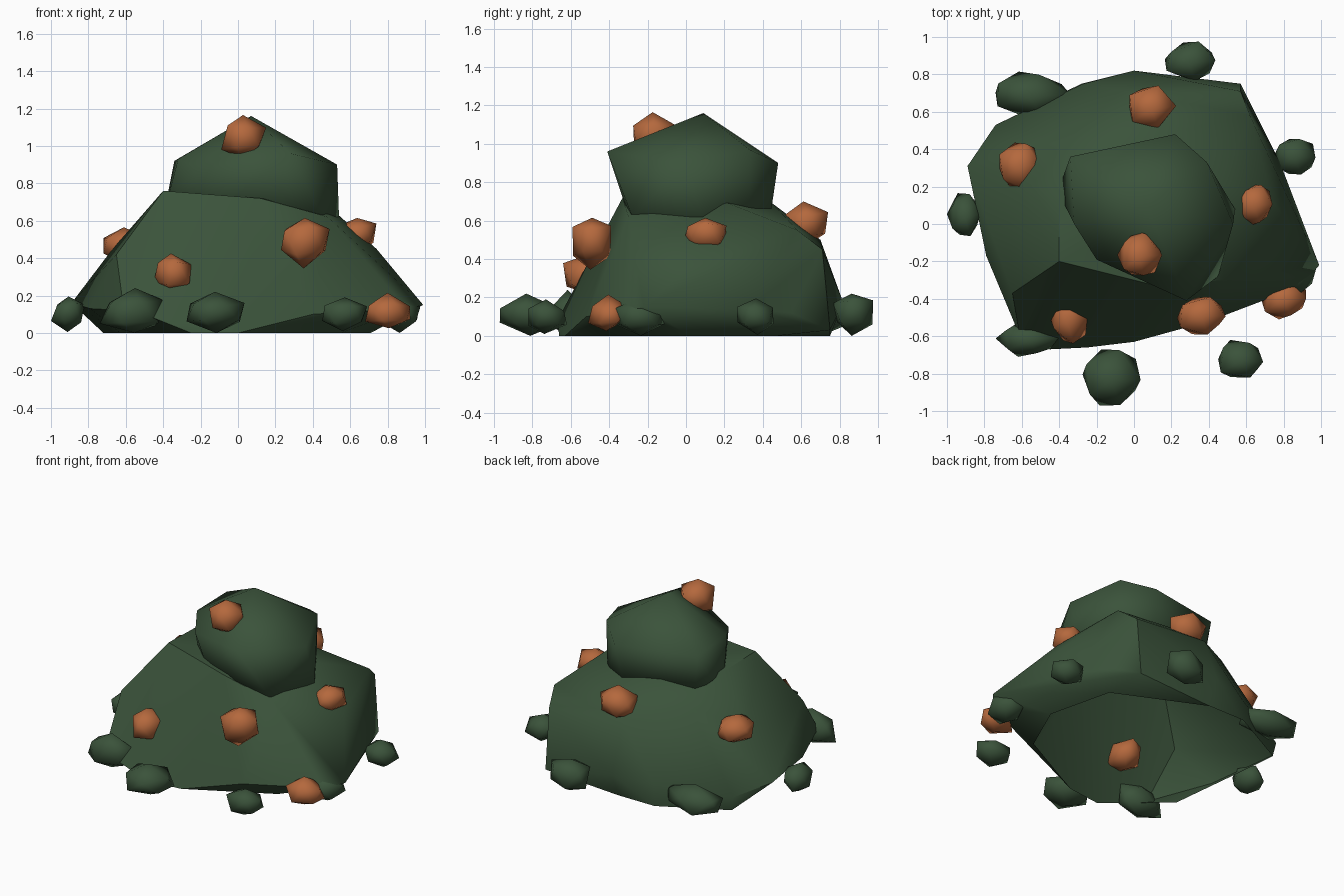
import bpy
import bmesh
import random
from math import radians
from mathutils import Vector

cube = bpy.data.objects.get("Cube")
if cube:
    bpy.data.objects.remove(cube, do_unlink=True)


def make_material(name, colour):
    mat = bpy.data.materials.new(name)
    mat.use_nodes = True
    mat.diffuse_color = (*colour, 1)
    mat.node_tree.nodes["Principled BSDF"].inputs["Base Color"].default_value = (*colour, 1)
    return mat


moss_green = make_material("moss_green", (0.043, 0.086, 0.043))
copper_orange = make_material("copper_orange", (0.46, 0.14, 0.047))


def finish(bm, name, mat, angle):
    """Turn a bmesh into a softly shaded object that keeps its hard edges."""
    bmesh.ops.recalc_face_normals(bm, faces=bm.faces)
    mesh = bpy.data.meshes.new(name)
    bm.to_mesh(mesh)
    bm.free()
    mesh.materials.append(mat)
    obj = bpy.data.objects.new(name, mesh)
    bpy.context.collection.objects.link(obj)
    bpy.ops.object.select_all(action="DESELECT")
    obj.select_set(True)
    bpy.context.view_layer.objects.active = obj
    bpy.ops.object.shade_smooth_by_angle(angle=radians(angle))
    return obj


def boulder(name, points, open_below, angle):
    """Chiselled rock: the hull around a few corner points, open underneath."""
    bm = bmesh.new()
    for p in points:
        bm.verts.new(p)
    hull = bmesh.ops.convex_hull(bm, input=bm.verts)
    loose = {g for g in hull["geom_interior"] if isinstance(g, bmesh.types.BMVert)}
    bmesh.ops.delete(bm, geom=list(loose), context="VERTS")
    bmesh.ops.recalc_face_normals(bm, faces=bm.faces)
    under = [f for f in bm.faces if all(v.co.z < open_below for v in f.verts)]
    bmesh.ops.delete(bm, geom=under, context="FACES")
    return finish(bm, name, moss_green, angle)


def pebble(name, centre, size, mat, seed):
    """Small rounded lump: a jittered icosphere fitted to the given size."""
    rng = random.Random(seed)
    bm = bmesh.new()
    bmesh.ops.create_icosphere(bm, subdivisions=1, radius=1)
    for v in bm.verts:
        v.co *= rng.uniform(0.9, 1.1)
        v.co += Vector([rng.uniform(-0.1, 0.1) for _ in range(3)])
    for axis in range(3):
        low = min(v.co[axis] for v in bm.verts)
        high = max(v.co[axis] for v in bm.verts)
        for v in bm.verts:
            t = (v.co[axis] - low) / (high - low) - 0.5
            v.co[axis] = centre[axis] + t * size[axis]
    return finish(bm, name, mat, 75)


# Main mound: ground outline, overhanging rim, shoulders and crown
ground = [(-.25, -.66), (-.63, -.33), (-.65, -.1), (-.7, .3), (-.72, .52),
          (-.28, .75), (0, .75), (.22, .62), (.6, .47), (.71, .02),
          (.55, -.34), (0, -.63)]
rim = [(-.89, .31, .16), (-.74, .53, .1), (-.27, .75, .15), (0, .82, .17),
       (.57, .75, .03), (.67, .55, .12), (.78, .33, .14), (.99, -.22, .15),
       (.9, -.33, .13), (.4, -.52, .1), (-.45, -.67, .08), (-.61, -.6, .12),
       (-.79, -.17, .13)]
shoulders = [(-.65, -.37, .42), (-.67, .25, .45), (-.35, .45, .6),
             (.62, .58, .55), (.57, .71, .45), (.74, .12, .45), (0, .7, .5)]
crown = [(-.4, -.2, .76), (-.4, .15, .75), (.12, -.33, .72), (.48, -.3, .62),
         (.47, .22, .69), (0, .45, .69)]
boulder("main_mound", [(x, y, 0) for x, y in ground] + rim + shoulders + crown, 0.01, 43)

# Upper boulder resting on the mound
upper = [(.07, .09, 1.16), (.28, -.41, .96), (.22, .48, .9), (.53, 0, .9),
         (-.34, .36, .92), (-.32, 0, .93), (-.2, -.19, .88), (.39, .33, .97),
         (-.38, .25, .72), (-.37, .1, .74), (.45, -.28, .62), (.54, .08, .62),
         (.38, .33, .6), (.18, .44, .63), (-.3, .33, .64), (-.3, 0, .62),
         (-.08, -.23, .68), (.2, -.31, .66), (.1, .05, .52)]
boulder("upper_boulder", upper, 0, 75)

# Ore nuggets set into the rock
nuggets = {
    "top": ((.03, -.16, 1.05), (.24, .23, .23)),
    "front": ((.36, -.49, .48), (.26, .2, .27)),
    "small_front": ((-.35, -.51, .32), (.2, .26, .21)),
    "left": ((.64, .1, .52), (.2, .22, .19)),
    "right": ((-.61, .31, .47), (.22, .25, .19)),
    "back": ((.1, .62, .58), (.25, .24, .24)),
    "low": ((.8, -.41, .12), (.24, .2, .19)),
}
for i, (place, (centre, size)) in enumerate(nuggets.items()):
    pebble(place + "_ore_nugget", centre, size, copper_orange, i + 3)

# Loose stones scattered around the foot
stones = [
    ((-.12, -.82, .11), (.31, .3, .22)),
    ((-.57, -.62, .12), (.34, .18, .24)),
    ((.57, -.72, .1), (.24, .2, .18)),
    ((.86, .36, .1), (.22, .19, .19)),
    ((.3, .87, .11), (.27, .21, .22)),
    ((-.54, .7, .1), (.4, .23, .2)),
    ((-.91, .05, .1), (.18, .23, .19)),
    ((.87, -.24, .1), (.21, .25, .2)),
]
for i, (centre, size) in enumerate(stones):
    pebble("loose_stone_" + str(i + 1), centre, size, moss_green, i + 20)
